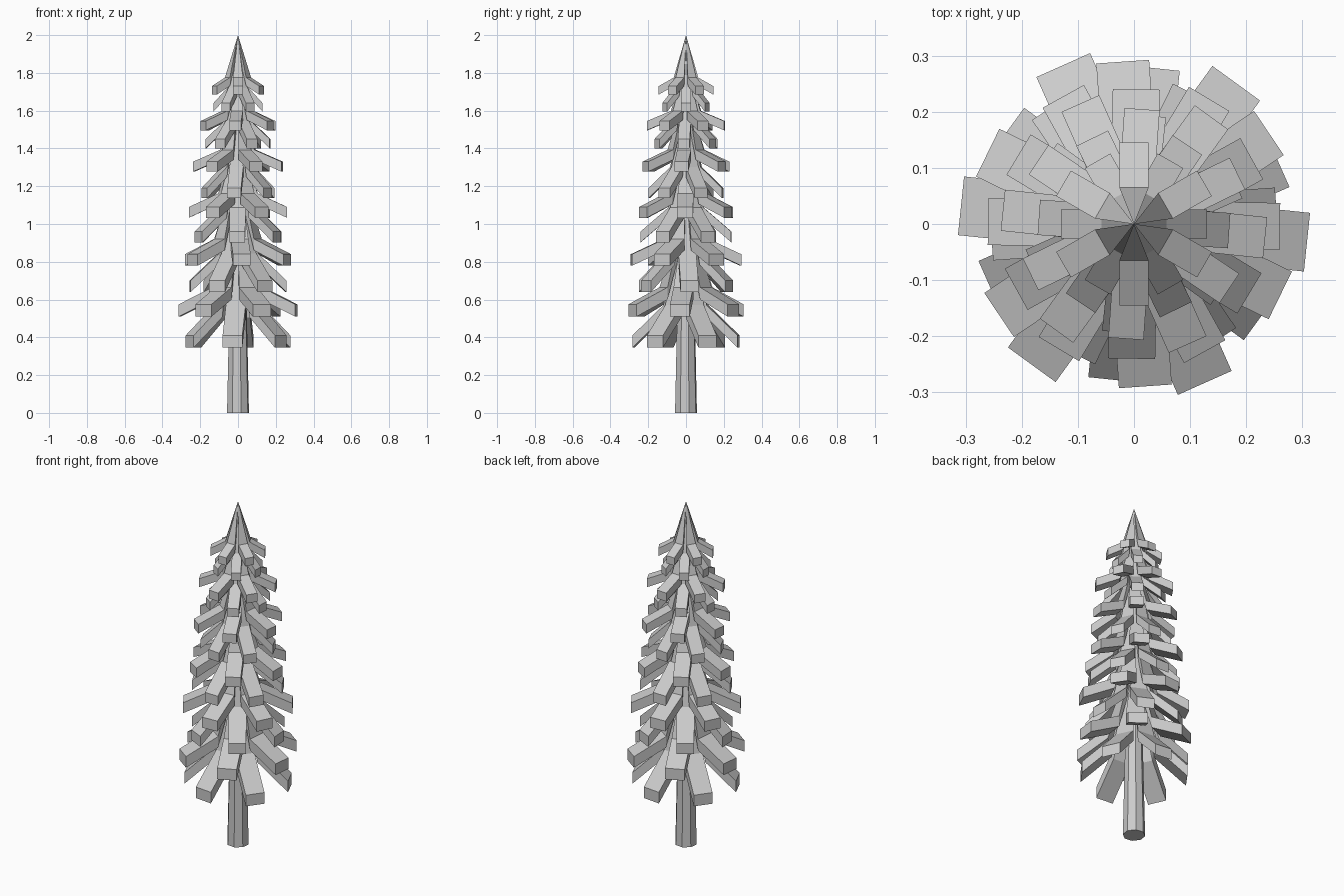
import bpy
import bmesh
from math import radians
from mathutils import Matrix, Vector

cube = bpy.data.objects.get("Cube")
if cube:
    bpy.data.objects.remove(cube, do_unlink=True)

grey = bpy.data.materials.new("plain_grey")
grey.use_nodes = True
grey.diffuse_color = (0.6, 0.6, 0.6, 1)
grey.node_tree.nodes["Principled BSDF"].inputs["Base Color"].default_value = (0.6, 0.6, 0.6, 1)


def finish(name, bm):
    bmesh.ops.recalc_face_normals(bm, faces=bm.faces)
    mesh = bpy.data.meshes.new(name)
    bm.to_mesh(mesh)
    bm.free()
    mesh.materials.append(grey)
    obj = bpy.data.objects.new(name, mesh)
    bpy.context.collection.objects.link(obj)
    return obj


def add_branch(bm, angle, apex, kink, tip, width, thick):
    """Wedge from the trunk axis down to a kink, then a straight bough."""
    turn = Matrix.Rotation(radians(angle), 3, "Z")

    def section(r, z, w):
        return [bm.verts.new(turn @ Vector((r, y, h)))
                for y, h in ((-w, z), (w, z), (w, z - thick), (-w, z - thick))]

    h = width / 2
    top = bm.verts.new((0, 0, apex))
    low = bm.verts.new((0, 0, apex - thick * 2))
    a = section(*kink, h)
    b = section(*tip, h)
    bm.faces.new((top, a[0], a[1]))
    bm.faces.new((low, a[2], a[3]))
    bm.faces.new((top, a[1], a[2], low))
    bm.faces.new((top, low, a[3], a[0]))
    for i in range(4):
        j = (i + 1) % 4
        bm.faces.new((a[i], a[j], b[j], b[i]))
    bm.faces.new(b)


# Trunk: faceted, slowly tapering
bm = bmesh.new()
bmesh.ops.create_cone(bm, cap_ends=True, segments=8, radius1=0.06, radius2=0.02,
                      depth=1.8, matrix=Matrix.Translation((0, 0, 0.9))
                      @ Matrix.Rotation(radians(15), 4, "Z"))
finish("trunk", bm)

# Whorls: (turn, tip height, tip radius), drooping and spreading in alternation
whorls = [(24, 0.41, 0.28), (54, 0.575, 0.31), (4, 0.70, 0.255), (34, 0.84, 0.29),
          (29, 0.96, 0.24), (-1, 1.09, 0.26), (24, 1.19, 0.195), (54, 1.33, 0.235),
          (-4, 1.45, 0.17), (26, 1.545, 0.205), (0, 1.64, 0.13), (30, 1.73, 0.145)]
for n, (turn, z, r) in enumerate(whorls):
    scale = 1 - 0.1 * (n // 2)
    drooping = n % 2 == 0
    apex = whorls[n | 1][1] + 0.54 * scale
    rise = 0.16 if drooping else 0.09
    kink_r = (0.115 if drooping else 0.13) * scale
    bm = bmesh.new()
    for k in range(6):
        add_branch(bm, turn + 60 * k, apex, (kink_r, z + rise * scale), (r, z),
                   0.105 * scale, 0.025 + 0.04 * scale)
    finish(f"{'drooping' if drooping else 'spreading'}_branches_{n // 2 + 1}", bm)
